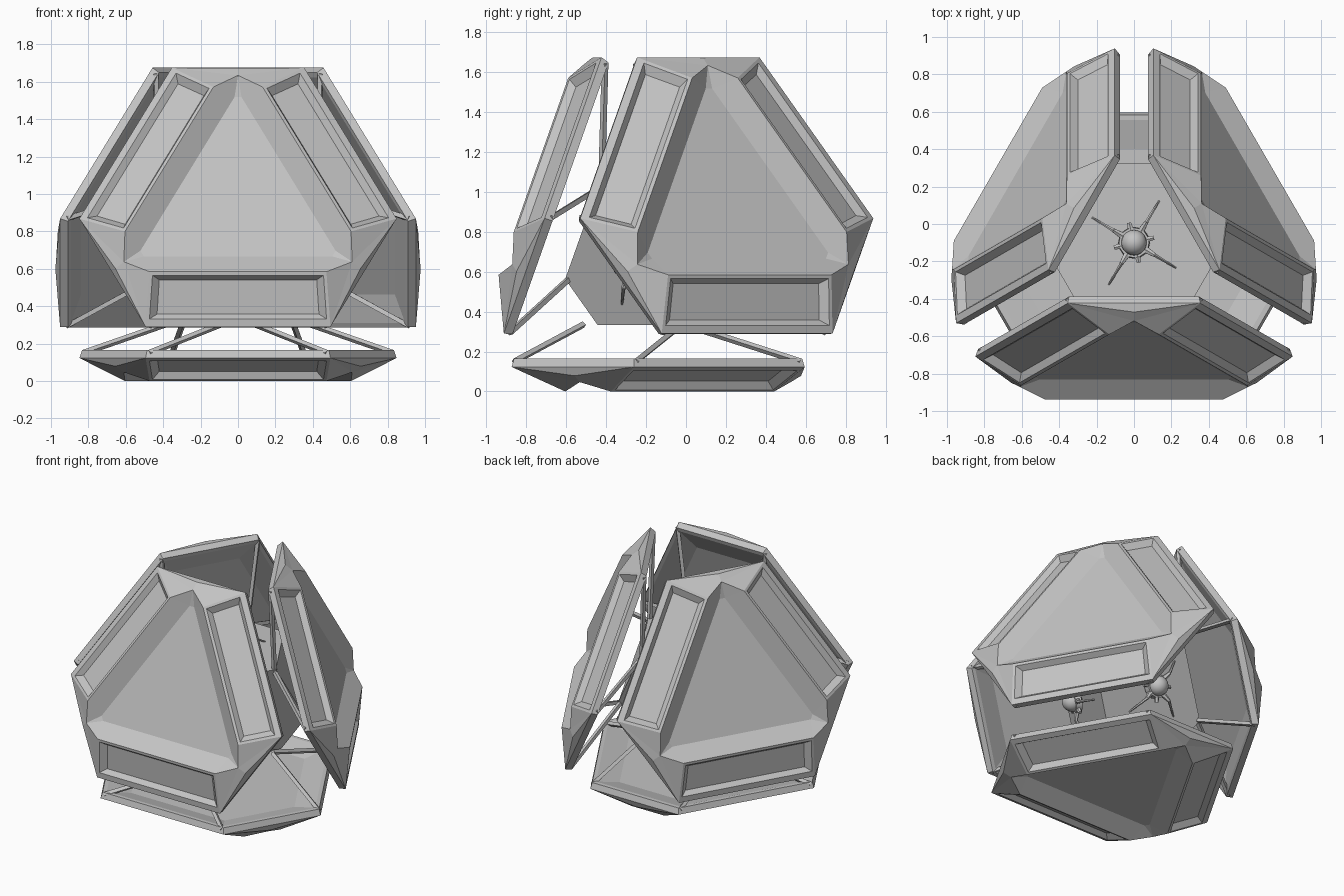
import bpy, bmesh, math
from mathutils import Matrix, Vector

if "Cube" in bpy.data.objects:
    bpy.data.objects.remove(bpy.data.objects["Cube"])

GREY = bpy.data.materials.new("plain_grey")
GREY.diffuse_color = (0.55, 0.55, 0.55, 1)
GREY.use_nodes = True
GREY.node_tree.nodes["Principled BSDF"].inputs["Base Color"].default_value = GREY.diffuse_color
CENTRE = Vector((0, -0.10, 0.748))


def add_object(name, bm, matrix=Matrix()):
    bmesh.ops.recalc_face_normals(bm, faces=bm.faces)
    mesh = bpy.data.meshes.new(name)
    bm.to_mesh(mesh)
    bm.free()
    mesh.materials.append(GREY)
    obj = bpy.data.objects.new(name, mesh)
    obj.matrix_world = matrix
    bpy.context.collection.objects.link(obj)
    return obj


def rod(bm, a, b, r1, r2, sides=4):
    """Tapered bar between two points."""
    a, b = Vector(a), Vector(b)
    rot = (b - a).to_track_quat('Z', 'Y').to_matrix().to_4x4()
    bmesh.ops.create_cone(bm, cap_ends=True, segments=sides, radius1=r1, radius2=r2,
                          depth=(b - a).length, matrix=Matrix.Translation((a + b) / 2) @ rot)


def frame(u, v, n, origin):
    m = Matrix((u, v, n)).transposed().to_4x4()
    m.translation = origin
    return m


def spin(x, y, h, k):
    return Matrix.Rotation(math.radians(120 * k), 3, 'Z') @ Vector((x, y, h))


def sunk_bevel(bm, a, b, c, d):
    """Bevel face a-b (rim) to c-d (ridge) with a sunk rectangle."""
    n = (b.co - a.co).cross(d.co - a.co).normalized()

    def loop(s, t0, t1, depth):
        at = lambda p, t: a.co.lerp(b.co, p).lerp(d.co.lerp(c.co, p), t) - n * depth
        return [bm.verts.new(at(p, t)) for p, t in ((s, t0), (1 - s, t0), (1 - s, t1), (s, t1))]

    outer = [a, b, c, d]
    top = loop(0.018, 0.14, 0.935, 0)
    bottom = loop(0.058, 0.22, 0.84, 0.035)
    for p, q in ((outer, top), (top, bottom)):
        for i in range(4):
            j = (i + 1) % 4
            bm.faces.new((p[i], p[j], q[j], q[i]))
    bm.faces.new(bottom)


def panel_mesh():
    """Clipped triangular armour shell: local z points outward."""
    bm = bmesh.new()

    def ring(side, corner, h):
        u = (corner - side / 2) / math.cos(math.radians(30))
        return [bm.verts.new(spin(s * u, -side, h, k)) for k in range(3) for s in (-1, 1)]

    floor = ring(0.51, 0.58, 0.022)
    lip_in = ring(0.657, 0.735, -0.02)
    lip_out = ring(0.682, 0.762, -0.02)
    rim = ring(0.694, 0.775, 0.022)
    ridge = ring(0.425, 0.622, 0.145)
    well = ring(0.312, 0.592, 0.07)

    # Inside floor, lip and sunk triangle
    bm.faces.new(floor)
    bm.faces.new(well)
    for a, b in ((floor, lip_in), (lip_in, lip_out), (lip_out, rim)):
        for i in range(6):
            j = (i + 1) % 6
            bm.faces.new((a[i], a[j], b[j], b[i]))

    for k in range(3):
        i, j, n = 2 * k, 2 * k + 1, (2 * k + 2) % 6
        # Long bevel and the well wall behind it
        sunk_bevel(bm, rim[i], rim[j], ridge[j], ridge[i])
        bm.faces.new((ridge[i], ridge[j], well[j], well[i]))
        # Bulged corner with a pointed notch running into the well
        a = math.radians(-30 + 120 * k)
        peak, tip = (bm.verts.new((r * math.cos(a), r * math.sin(a), h))
                     for r, h in ((0.757, 0.066), (0.705, 0.098)))
        for f in ((rim[j], rim[n], peak), (rim[j], peak, tip), (peak, rim[n], tip),
                  (rim[j], tip, ridge[j]), (rim[n], ridge[n], tip),
                  (ridge[j], tip, well[j]), (tip, ridge[n], well[n]), (tip, well[n], well[j])):
            bm.faces.new(f)
    return bm


def strut_mesh():
    """Pairs of rods from the panel rim to the core."""
    bm = bmesh.new()
    for k in range(3):
        for s in (-1, 1):
            rod(bm, spin(s * 0.475, -0.68, -0.005, k), spin(s * 0.01, -0.335, -0.19, k), 0.017, 0.017)
    return bm


def drone_mesh():
    """Ball with a collar, four bent legs and four nubs."""
    bm = bmesh.new()
    bmesh.ops.create_uvsphere(bm, u_segments=20, v_segments=12, radius=0.068,
                              matrix=Matrix.Translation((0, 0, 0.07)))
    rod(bm, (0, 0, 0.03), (0, 0, 0.07), 0.085, 0.08, 16)
    for i in range(4):
        a = math.radians(59 + 90 * i)
        c, s = math.cos(a), math.sin(a)
        rod(bm, (0.06 * c, 0.06 * s, 0.05), (0.13 * c, 0.13 * s, 0.07), 0.022, 0.012, 6)
        rod(bm, (0.125 * c, 0.125 * s, 0.072), (0.26 * c, 0.26 * s, 0.0), 0.011, 0.005, 6)
        a += math.radians(45)
        c, s = math.cos(a), math.sin(a)
        rod(bm, (0.06 * c, 0.06 * s, 0.055), (0.11 * c, 0.11 * s, 0.055), 0.018, 0.013, 6)
    return bm


# Panel frames: front, two sides by turning, and the base
ct, st = math.sqrt(8) / 3, 1 / 3
front = frame((1, 0, 0), (0, st, ct), (0, -ct, st), (0, -0.661, 0.937))
axis = Matrix.Translation((0, CENTRE.y, 0))
turn = lambda deg: axis @ Matrix.Rotation(math.radians(deg), 4, 'Z') @ axis.inverted()
frames = {
    "front": front,
    "right": turn(120) @ front,
    "left": turn(-120) @ front,
    "base": frame((-1, 0, 0), (0, 1, 0), (0, 0, -1), (0, -0.18, 0.145)),
}
for name, m in frames.items():
    add_object(name + "_panel", panel_mesh(), m)
    add_object(name + "_struts", strut_mesh(), m)

# Core: block cut to a clipped tetrahedron
normals = [m.to_3x3() @ Vector((0, 0, 1)) for m in frames.values()]
cuts = [(n, 0.415) for n in normals] + [(-n, 0.30) for n in normals]
bm = bmesh.new()
bmesh.ops.create_cube(bm, size=3)
for n, d in cuts:
    cut = bmesh.ops.bisect_plane(bm, geom=bm.verts[:] + bm.edges[:] + bm.faces[:], dist=1e-5,
                                 plane_co=n * d, plane_no=n, clear_outer=True)
    edges = [e for e in cut["geom_cut"] if isinstance(e, bmesh.types.BMEdge)]
    bmesh.ops.contextual_create(bm, geom=edges)
add_object("core", bm, Matrix.Translation(CENTRE))

# Drones on the four open faces of the core
for name, n in zip(("back", "left", "right", "top"), normals):
    out = -n
    v = Vector((0, 1, 0)) if abs(out.z) > 0.9 else Vector((0, 0, 1))
    v = (v - out * v.dot(out)).normalized()
    drone = add_object(name + "_drone", drone_mesh(), frame(v.cross(out), v, out, CENTRE + out * 0.30))
    bpy.context.view_layer.objects.active = drone
    drone.select_set(True)
    bpy.ops.object.shade_smooth_by_angle(angle=math.radians(35))
    drone.select_set(False)
